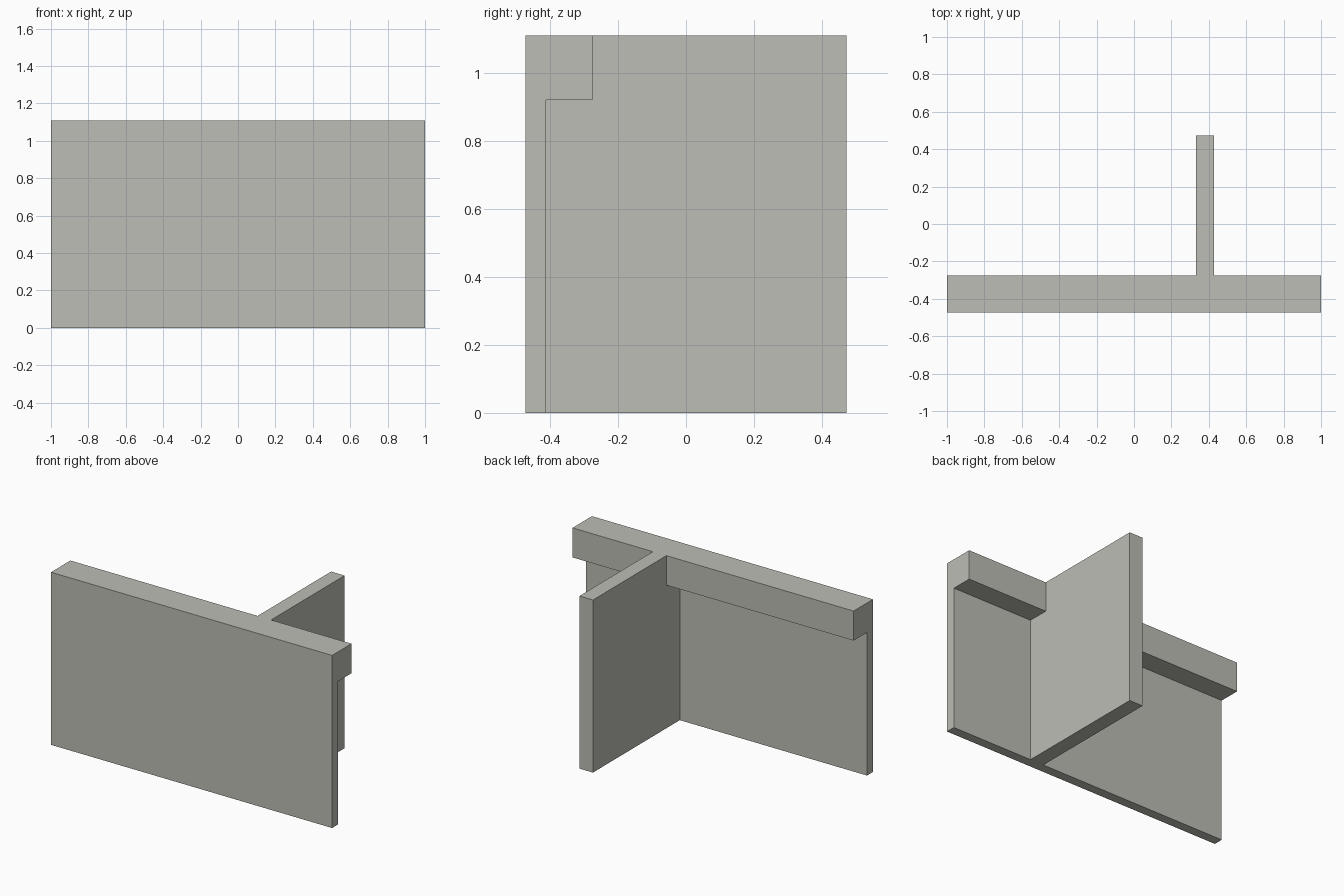
import bpy
import bmesh
from mathutils import Vector

cube = bpy.data.objects.get("Cube")
if cube:
    bpy.data.objects.remove(cube, do_unlink=True)

HEIGHT = 1.11
FRONT, BACK = -0.472, 0.472
PANEL_BACK, BEAM_BACK = -0.411, -0.275
BEAM_BOTTOM = 0.92

grey = bpy.data.materials.new("warm_grey")
grey.use_nodes = True
colour = (0.51, 0.51, 0.465, 1)
grey.diffuse_color = colour
grey.node_tree.nodes["Principled BSDF"].inputs["Base Color"].default_value = colour


def extrude_profile(name, profile, x0, x1):
    """Sweep a closed (y, z) profile along x."""
    bm = bmesh.new()
    face = bm.faces.new([bm.verts.new((x0, y, z)) for y, z in profile])
    swept = bmesh.ops.extrude_face_region(bm, geom=[face])["geom"]
    verts = [v for v in swept if isinstance(v, bmesh.types.BMVert)]
    bmesh.ops.translate(bm, verts=verts, vec=Vector((x1 - x0, 0, 0)))
    bmesh.ops.recalc_face_normals(bm, faces=bm.faces)
    mesh = bpy.data.meshes.new(name)
    bm.to_mesh(mesh)
    bm.free()
    mesh.materials.append(grey)
    obj = bpy.data.objects.new(name, mesh)
    bpy.context.collection.objects.link(obj)
    return obj


# Thin wall with a thicker beam along its top edge
wall = extrude_profile("wall_with_top_beam", [
    (FRONT, 0), (PANEL_BACK, 0), (PANEL_BACK, BEAM_BOTTOM),
    (BEAM_BACK, BEAM_BOTTOM), (BEAM_BACK, HEIGHT), (FRONT, HEIGHT)], -1, 1)

# Cross wall, rooted inside the thin wall
root = (FRONT + PANEL_BACK) / 2
cross = extrude_profile("cross_wall", [
    (root, 0), (BACK, 0), (BACK, HEIGHT), (root, HEIGHT)], 0.332, 0.428)

# Merge both walls into one solid
union = wall.modifiers.new("join_cross_wall", "BOOLEAN")
union.operation = "UNION"
union.solver = "EXACT"
union.object = cross
bpy.context.view_layer.objects.active = wall
bpy.ops.object.modifier_apply(modifier=union.name)
bpy.data.objects.remove(cross, do_unlink=True)
wall.name = "wall_with_beam_and_cross_wall"
